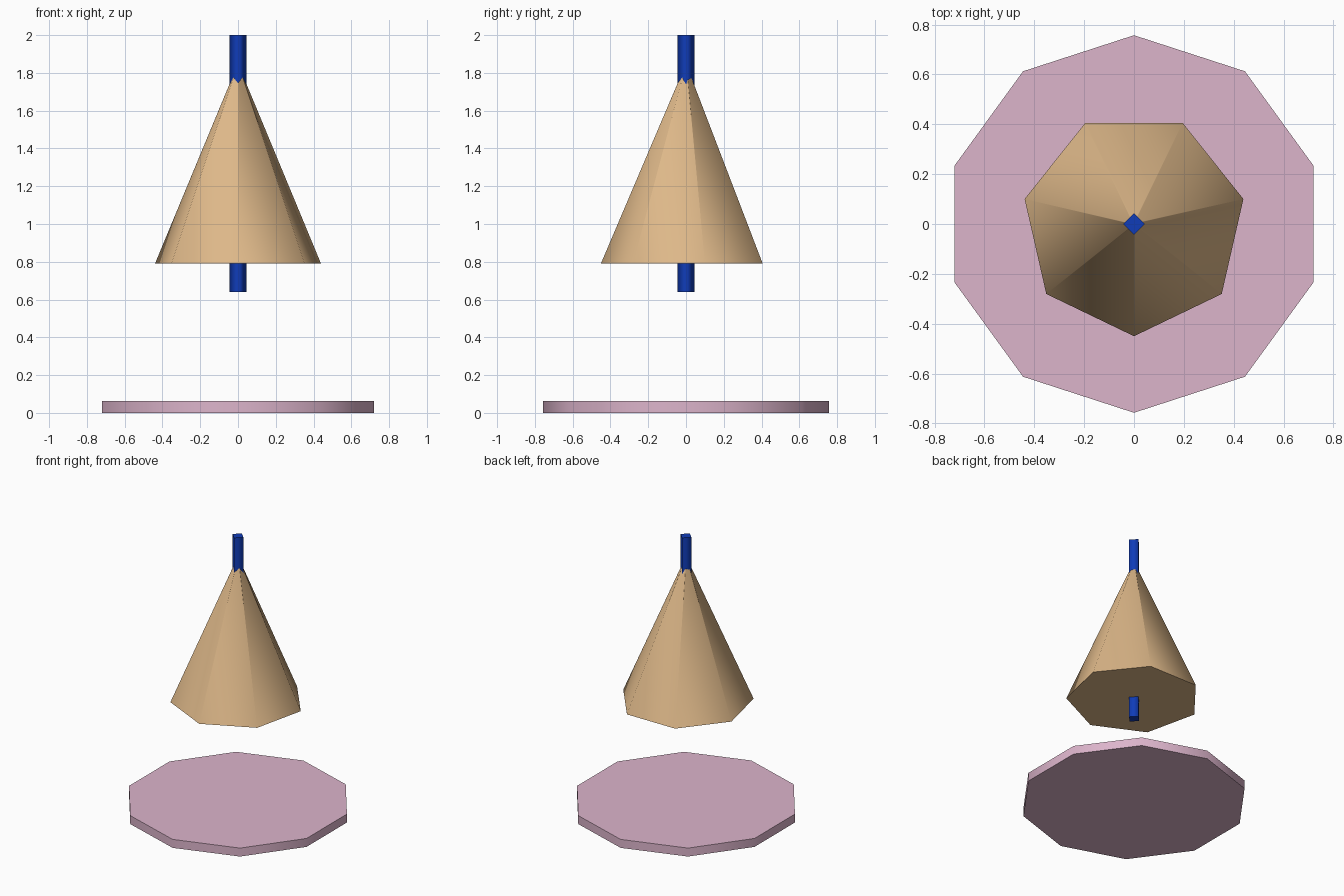
import bpy, bmesh
from math import cos, sin, pi

if "Cube" in bpy.data.objects:
    bpy.data.objects.remove(bpy.data.objects["Cube"])


def prism(name, sides, r_bottom, r_top, z0, z1, color):
    """Capped prism/frustum with one corner facing the front (-y)."""
    bm = bmesh.new()

    def ring(r, z):
        angles = [-pi / 2 + 2 * pi * i / sides for i in range(sides)]
        return [bm.verts.new((r * cos(a), r * sin(a), z)) for a in angles]

    low, high = ring(r_bottom, z0), ring(r_top, z1)
    for i in range(sides):
        j = (i + 1) % sides
        bm.faces.new((low[i], low[j], high[j], high[i])).smooth = True
    # flat caps, separated from the smooth sides by sharp rims
    for cap in (bm.faces.new(low[::-1]), bm.faces.new(high)):
        for e in cap.edges:
            e.smooth = False
    mesh = bpy.data.meshes.new(name)
    bm.to_mesh(mesh)
    bm.free()
    mat = bpy.data.materials.new(name + "_color")
    mat.diffuse_color = (*color, 1)
    mat.use_nodes = True
    mat.node_tree.nodes["Principled BSDF"].inputs["Base Color"].default_value = mat.diffuse_color
    mesh.materials.append(mat)
    obj = bpy.data.objects.new(name, mesh)
    bpy.context.collection.objects.link(obj)
    return obj


# ten-sided base plate
prism("base_disc", 10, 0.757, 0.757, 0, 0.062, (0.72, 0.46, 0.60))
# seven-sided cone, its tip hidden inside the rod
prism("cone", 7, 0.45, 0.004, 0.792, 1.84, (0.73, 0.48, 0.25))
# square rod through the cone
prism("rod", 4, 0.044, 0.044, 0.64, 2.0, (0.005, 0.045, 0.48))
